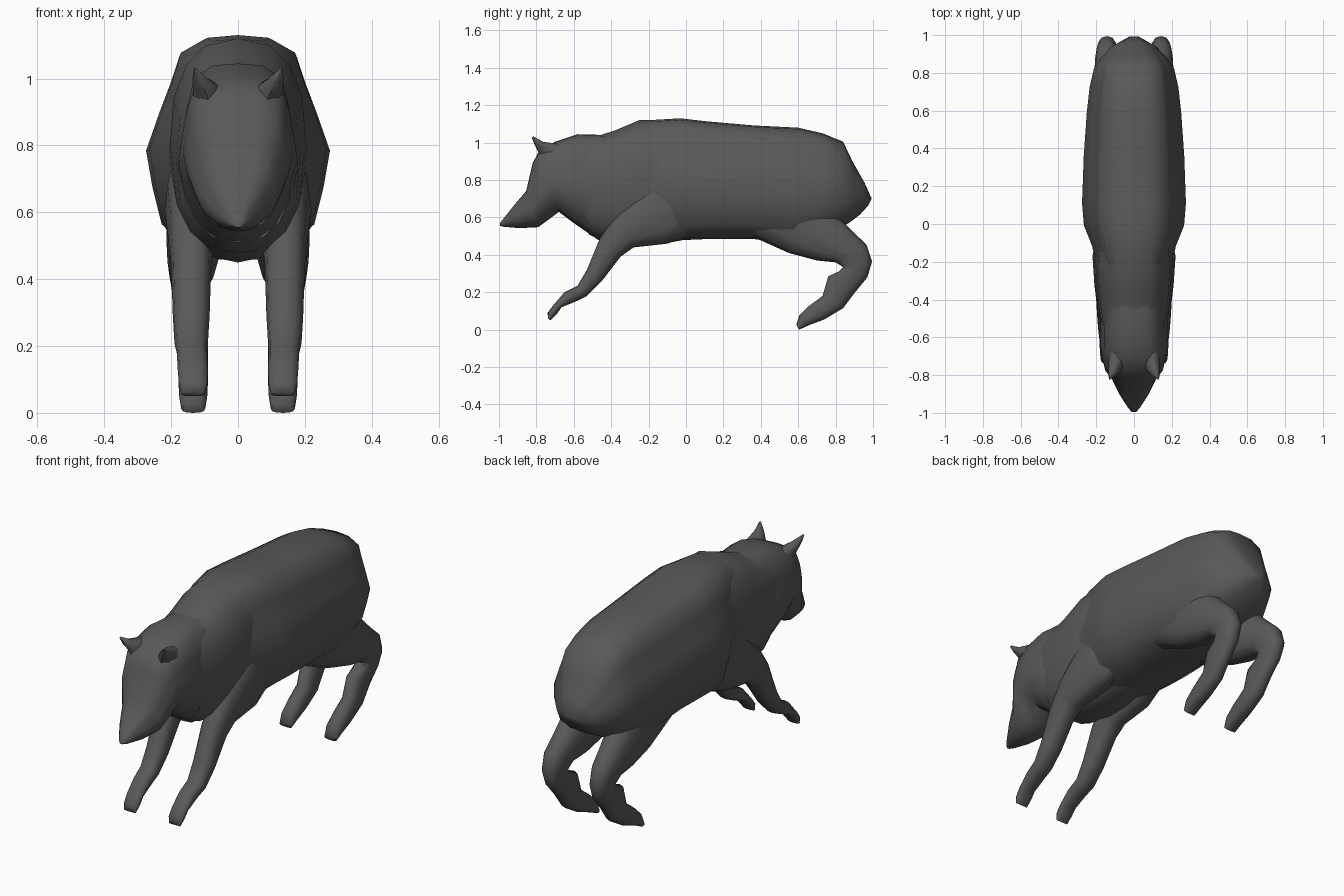
import bpy, bmesh, math
from mathutils import Vector

fur = bpy.data.materials.new("dark grey fur")
fur.diffuse_color = (0.1, 0.1, 0.1, 1)

# half cross-sections (width, height), top to bottom
BARREL = [(0, 1), (.35, .975), (.64, .84), (.73, .6), (.86, .3), (1, -.05),
          (.93, -.4), (.83, -.75), (.5, -.97), (0, -1)]
HEAD = [(0, 1), (.42, .98), (.74, .84), (.87, .5), (.95, .15), (1, -.12),
        (.87, -.5), (.6, -.84), (.3, -.98), (0, -1)]


def superellipse(n, power):
    half = []
    for i in range(n // 2 + 1):
        a = 2 * math.pi * i / n
        s, c = max(math.sin(a), 0), math.cos(a)
        s = 0 if s < 1e-6 else s ** (2 / power)
        half.append((s, math.copysign(abs(c) ** (2 / power), c)))
    return half


def loft(name, rings, half, sides=(1,)):
    """Skin of rings (y_low, z_low, y_high, z_high, x_centre, half_width), mirrored per side."""
    shape = half + [(-w, h) for w, h in half[-2:0:-1]]
    n = len(shape)
    bm = bmesh.new()
    for s in sides:
        loops = []
        for yl, zl, yh, zh, xc, w in rings:
            low, high = Vector((s * xc, yl, zl)), Vector((s * xc, yh, zh))
            mid, up = (low + high) / 2, (high - low) / 2
            loops.append([bm.verts.new(mid + up * h + Vector((w * c, 0, 0))) for c, h in shape])
        for a, b in zip(loops, loops[1:]):
            for i in range(n):
                j = (i + 1) % n
                bm.faces.new((a[i], a[j], b[j], b[i]))
        bm.faces.new(loops[0])
        bm.faces.new(loops[-1])
    bmesh.ops.recalc_face_normals(bm, faces=bm.faces)
    mesh = bpy.data.meshes.new(name)
    bm.to_mesh(mesh)
    bm.free()
    ob = bpy.data.objects.new(name, mesh)
    bpy.context.collection.objects.link(ob)
    mesh.materials.append(fur)
    bpy.ops.object.select_all(action='DESELECT')
    ob.select_set(True)
    bpy.context.view_layer.objects.active = ob
    bpy.ops.object.shade_smooth_by_angle(angle=math.radians(55))
    return ob


# barrel of the body, flaring behind the shoulders and rounding at the rump
loft("body", [
    (-.30, .47, -.30, 1.09, 0, .18), (-.04, .48, -.20, 1.12, 0, .222),
    (.01, .48, -.03, 1.13, 0, .265), (.12, .485, .10, 1.115, 0, .275),
    (.36, .485, .36, 1.092, 0, .266), (.58, .455, .60, 1.08, 0, .25),
    (.72, .49, .73, 1.05, 0, .235), (.81, .54, .84, 1.005, 0, .212),
    (.87, .57, .89, .90, 0, .175), (.93, .615, .955, .785, 0, .115),
    (.975, .665, .993, .70, 0, .04)], BARREL)

# shoulders and neck
loft("shoulders", [
    (-.01, .48, -.10, 1.122, 0, .19), (-.15, .455, -.25, 1.12, 0, .205),
    (-.30, .45, -.38, 1.065, 0, .195), (-.46, .48, -.46, 1.04, 0, .185),
    (-.52, .51, -.58, 1.02, 0, .165)], superellipse(16, 2.5))

# head, tapering to the muzzle
loft("head", [
    (-.40, .475, -.40, 1.04, 0, .16), (-.47, .48, -.58, 1.045, 0, .178),
    (-.60, .57, -.70, 1.005, 0, .178), (-.68, .63, -.78, .965, 0, .165),
    (-.74, .585, -.82, .89, 0, .152), (-.79, .548, -.855, .74, 0, .118),
    (-.89, .543, -.915, .67, 0, .078), (-.975, .55, -.975, .595, 0, .03),
    (-.995, .555, -.995, .57, 0, .012)], HEAD)

# pointed ears
loft("ears", [
    (-.77, .90, -.60, .97, .082, .052), (-.79, .95, -.68, .992, .092, .042),
    (-.81, .99, -.765, 1.005, .112, .024), (-.825, 1.028, -.815, 1.033, .130, .003)],
    superellipse(8, 2), sides=(1, -1))

# front legs reaching forward
loft("front_legs", [
    (.02, .50, -.10, .88, .125, .07), (-.10, .46, -.24, .75, .135, .085),
    (-.28, .44, -.36, .63, .14, .07), (-.35, .39, -.46, .49, .14, .06),
    (-.45, .26, -.53, .32, .14, .055), (-.53, .18, -.58, .235, .14, .05),
    (-.58, .155, -.65, .20, .137, .046), (-.665, .12, -.71, .13, .135, .045),
    (-.69, .085, -.74, .09, .134, .043), (-.725, .05, -.738, .06, .134, .035)],
    superellipse(12, 2.4), sides=(1, -1))

# hind legs bent at the hock
loft("hind_legs", [
    (.35, .50, .60, .80, .125, .085), (.55, .41, .80, .62, .132, .082),
    (.70, .37, .88, .535, .138, .073), (.80, .36, .965, .455, .143, .062),
    (.84, .335, .995, .365, .143, .052), (.815, .31, .97, .28, .14, .048),
    (.76, .285, .90, .195, .137, .046), (.73, .18, .84, .115, .135, .045),
    (.655, .125, .74, .055, .134, .044), (.605, .075, .66, .025, .134, .042),
    (.59, .025, .605, .0, .134, .036)], superellipse(12, 2.4), sides=(1, -1))
